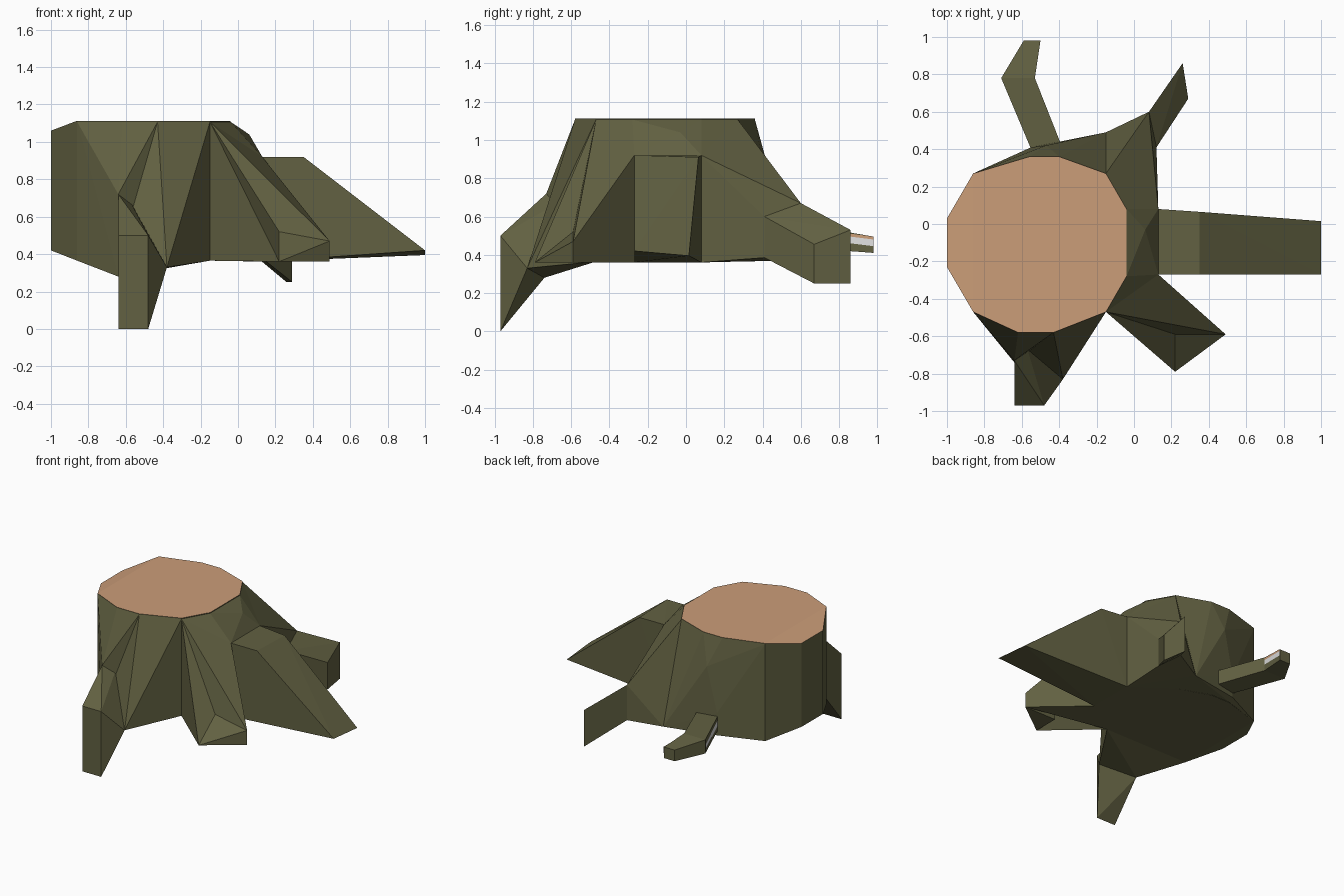
import bpy, bmesh
from mathutils import Vector

if "Cube" in bpy.data.objects:
    bpy.data.objects.remove(bpy.data.objects["Cube"])


def material(name, rgb):
    m = bpy.data.materials.new(name)
    m.diffuse_color = (*rgb, 1)
    m.use_nodes = True
    m.node_tree.nodes["Principled BSDF"].inputs["Base Color"].default_value = m.diffuse_color
    return m


BARK = material("bark_green", (0.122, 0.119, 0.054))
WOOD = material("cut_wood", (0.60, 0.34, 0.19))
PALE = material("pale_wood", (0.75, 0.75, 0.75))


def finish(name, bm, mats):
    me = bpy.data.meshes.new(name)
    bm.to_mesh(me)
    bm.free()
    for m in mats:
        me.materials.append(m)
    ob = bpy.data.objects.new(name, me)
    bpy.context.collection.objects.link(ob)
    return ob


def hulls(name, *groups, cut_top=False):
    """One object made of flat-faced convex chunks."""
    bm = bmesh.new()
    for pts in groups:
        vs = [bm.verts.new(p) for p in pts]
        r = bmesh.ops.convex_hull(bm, input=vs)
        junk = [v for v in set(r["geom_interior"] + r["geom_unused"])
                if isinstance(v, bmesh.types.BMVert) and v.is_valid]
        bmesh.ops.delete(bm, geom=junk, context='VERTS')
    bm.normal_update()
    if cut_top:
        for f in bm.faces:
            f.material_index = int(f.normal.z > 0.7)
    return finish(name, bm, [BARK, WOOD])


def plate(name, p, q, h, mat):
    """Upright strip from p to q (bottom edge), h high, just off the surface."""
    p, q = Vector(p), Vector(q)
    n = (q - p).cross(Vector((0, 0, 1))).normalized() * 0.004
    up = Vector((0, 0, h))
    bm = bmesh.new()
    bm.faces.new([bm.verts.new(c + n) for c in (p, q, q + up, p + up)])
    return finish(name, bm, [mat])


# Trunk with sawn top: twelve-sided ring, lower on its left edge
ring = [(-1, .03), (-.86, .27), (-.56, .36), (-.40, .36), (-.15, .27), (-.04, .08),
        (-.04, -.28), (-.15, -.47), (-.43, -.58), (-.62, -.58), (-.86, -.47), (-1, -.23)]
top = [(x, y, 1.06 if x == -1 else 1.113) for x, y in ring]
low = [(x, y, .42 if x == -1 else .365) for x, y in ring]
hulls("trunk", top + low, cut_top=True)

# Rim points shared by the buttresses, just under the sawn face
rim = [(x, y, z - .006) for x, y, z in top]

# Right shoulder
S, S2 = (.13, -.27, .92), (.13, -.27, .36)
T, T2 = (.13, .08, .92), (.13, .08, .36)
hulls("right_shoulder", [rim[4], rim[5], rim[6], rim[7], (.06, -.03, 1.04),
                         S, S2, T, T2, low[4], low[7]])

# Right root: long wedge
hulls("right_root", [S, S2, T, T2, (.35, -.27, .92), (.35, .065, .91),
                     (1, -.27, .42), (1, .015, .395)])

# Front root: three flared trunk facets, then the root block
a, b, c = (-.64, -.73, .72), (-.57, -.67, .67), (-.38, -.83, .33)
a2 = (-.64, -.74, .28)
hulls("front_root",
      [rim[10], rim[9], a, a2, low[10], low[9]],
      [rim[9], rim[8], a, b, a2, low[8], low[9]],
      [rim[8], rim[7], b, c, low[7], low[8]],
      [a2, b, c, low[8], low[7], low[10]],
      [a, b, c, a2, (-.64, -.97, .5), (-.48, -.97, .5), (-.64, -.97, 0), (-.48, -.97, 0)])

# Front right root: folded flare with a short blunt end
A, A2 = rim[7], low[7]
B, C, D, E = (.22, -.79, .36), (.22, -.59, .52), (.49, -.59, .47), (.49, -.59, .36)
hulls("front_right_root",
      [A, A2, B, C],
      [A, A2, C, D, E, S, S2],
      [B, C, D, E, (.22, -.59, .36)])

# Back right root: buttress and tip
F, G = (.08, .60, .67), (.12, .41, .60)
F2, G2 = (.08, .60, .40), (.12, .41, .385)
hulls("back_right_root",
      [rim[4], T, T2, F, F2, G, G2, (-.15, .49, .37), low[4]],
      [F, F2, G, G2, (.26, .86, .53), (.29, .67, .455), (.26, .86, .25), (.29, .67, .25)])

# Back bulge of the trunk
hulls("back_bulge", [rim[1], rim[2], rim[3], rim[4], (-.47, .42, .89), (-.55, .41, .55),
                     (-.38, .42, .55), (-.55, .41, .38), (-.38, .44, .38),
                     (-.15, .49, .37), low[1], low[4]])

# Back root: bent in the middle
bend = [(x, .78, z) for x in (-.71, -.53) for z in (.425, .53)]
hulls("back_root",
      [(x, .40, z) for x in (-.55, -.38) for z in (.415, .525)] + bend,
      bend + [(x, .98, z) for x in (-.59, -.50) for z in (.41, .495)])

# Pale and tan strips on the sides of the back root
plate("tip_pale_strip", (-.53, .78, .47), (-.50, .98, .445), .035, PALE)
plate("tip_tan_strip", (-.53, .78, .505), (-.50, .98, .48), .015, WOOD)
plate("base_pale_strip", (-.71, .78, .46), (-.55, .41, .455), .04, PALE).data.flip_normals()
